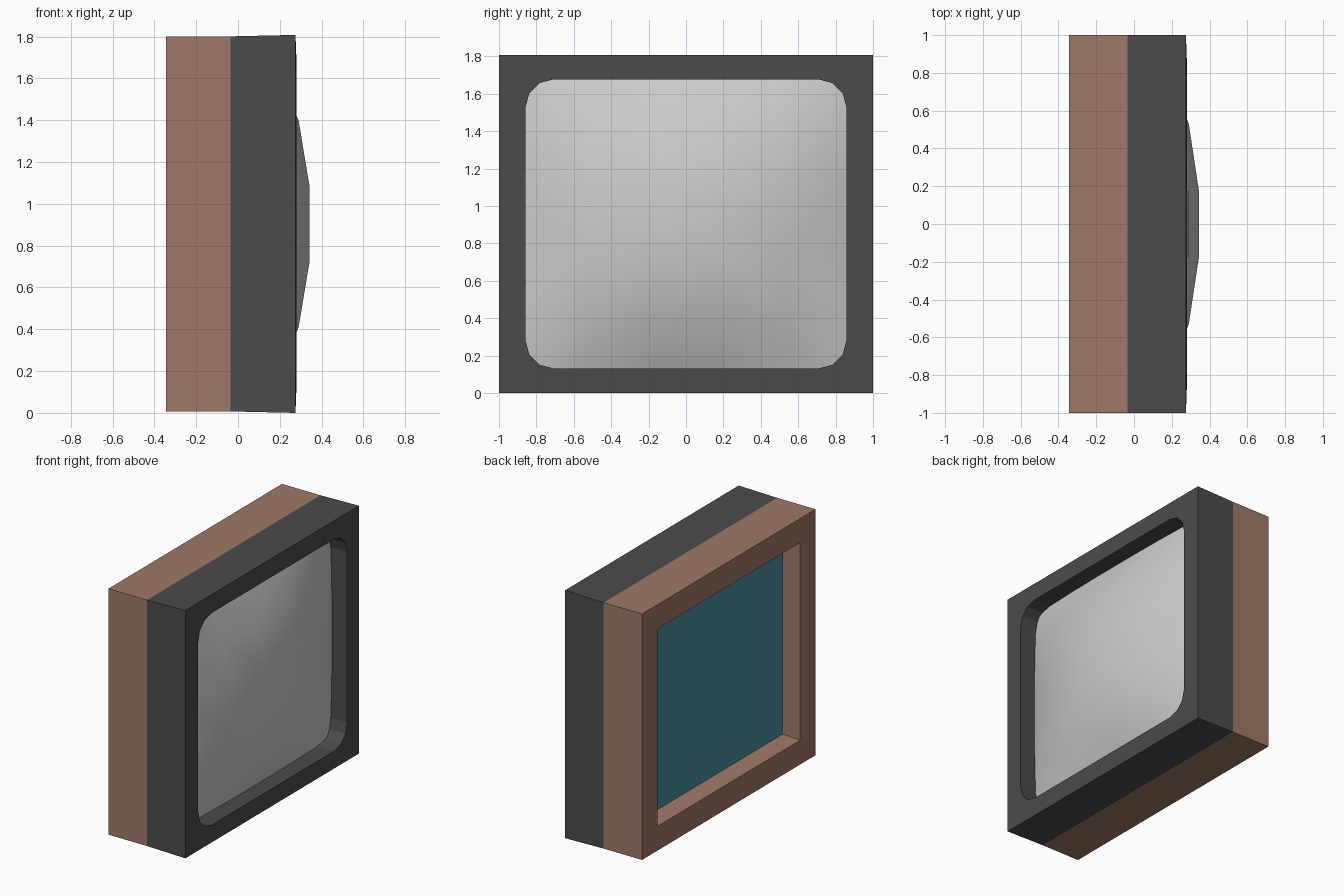
import bpy, bmesh, math

if "Cube" in bpy.data.objects:
    bpy.data.objects.remove(bpy.data.objects["Cube"])

MID = 0.904  # height of the screen centre


def material(name, rgb):
    m = bpy.data.materials.new(name)
    m.diffuse_color = (*rgb, 1)
    m.use_nodes = True
    m.node_tree.nodes["Principled BSDF"].inputs["Base Color"].default_value = m.diffuse_color
    return m


def finish(name, bm, mat=None):
    bmesh.ops.recalc_face_normals(bm, faces=bm.faces)
    me = bpy.data.meshes.new(name)
    bm.to_mesh(me)
    bm.free()
    ob = bpy.data.objects.new(name, me)
    bpy.context.collection.objects.link(ob)
    if mat:
        me.materials.append(mat)
    return ob


def ring(bm, x, pts):
    return [bm.verts.new((x, y, MID + z)) for y, z in pts]


def rect(hy, hz):
    return [(hy, hz), (-hy, hz), (-hy, -hz), (hy, -hz)]


def rounded(hy, hz, r, seg):
    pts = []
    for c, (y, z) in enumerate(rect(hy - r, hz - r)):
        for k in range(seg + 1):
            a = math.pi / 2 * (c + k / seg)
            pts.append((y + r * math.cos(a), z + r * math.sin(a)))
    return pts


def skin(bm, a, b):
    n = len(a)
    for i in range(n):
        j = (i + 1) % n
        bm.faces.new((a[i], a[j], b[j], b[i]))


wood = material("brown", (0.35, 0.19, 0.135))
dark = material("dark_grey", (0.07, 0.07, 0.07))
teal = material("teal", (0.07, 0.28, 0.37))

# Rear housing with a rectangular recess in its back
bm = bmesh.new()
loops = [ring(bm, x, rect(y, z)) for x, y, z in (
    (-0.035, 1, 0.897), (-0.345, 1, 0.897), (-0.345, 0.822, 0.72), (-0.22, 0.80, 0.70))]
for a, b in zip(loops, loops[1:]):
    skin(bm, a, b)
finish("rear_housing", bm, wood)

# Panel at the bottom of the recess
bm = bmesh.new()
bm.faces.new(reversed(ring(bm, -0.22, rect(0.80, 0.70))))
back_panel = finish("back_panel", bm, teal)
if back_panel.data.polygons[0].normal.x > 0:
    back_panel.data.flip_normals()

# Front bezel: slightly flared outside, rounded opening with straight walls
SEG = 3
bm = bmesh.new()
rear = ring(bm, -0.035, rect(1, 0.897))
outer = ring(bm, 0.275, rect(1, 0.904))
opening = rounded(0.858, 0.773, 0.15, SEG)
inner = ring(bm, 0.28, opening)
deep = ring(bm, 0.12, opening)
skin(bm, rear, outer)
skin(bm, inner, deep)
for c in range(4):
    s = c * (SEG + 1)
    for k in range(SEG):
        bm.faces.new((outer[c], inner[s + k], inner[s + k + 1]))
    bm.faces.new((outer[c], inner[s + SEG], inner[(s + SEG + 1) % len(inner)], outer[(c + 1) % 4]))
finish("front_bezel", bm, dark)

# Bulging screen: 5 x 5 smooth grid, edge tucked under the bezel
depth = {(0, 0): 0.343, (0, 1): 0.29, (1, 1): 0.24, (0, 2): 0.155, (1, 2): 0.15, (2, 2): 0.14}
ys, zs = (0.18, 0.53, 0.865), (0.175, 0.495, 0.78)
steps = [(2, -1), (1, -1), (0, -1), (0, 1), (1, 1), (2, 1)]
bm = bmesh.new()
grid = [[bm.verts.new((depth[tuple(sorted((i, j)))], si * ys[i], MID + sj * zs[j]))
         for j, sj in steps] for i, si in steps]
for i in range(5):
    for j in range(5):
        q = [grid[i][j], grid[i + 1][j], grid[i + 1][j + 1], grid[i][j + 1]]
        # split each quad along the diagonal that runs out from the centre
        if (i < 2) == (j < 2):
            faces = [(q[0], q[1], q[2]), (q[0], q[2], q[3])]
        else:
            faces = [(q[0], q[1], q[3]), (q[1], q[2], q[3])]
        for f in faces:
            bm.faces.new(f).smooth = True
screen = finish("screen", bm)
if screen.data.polygons[24].normal.x < 0:
    screen.data.flip_normals()
